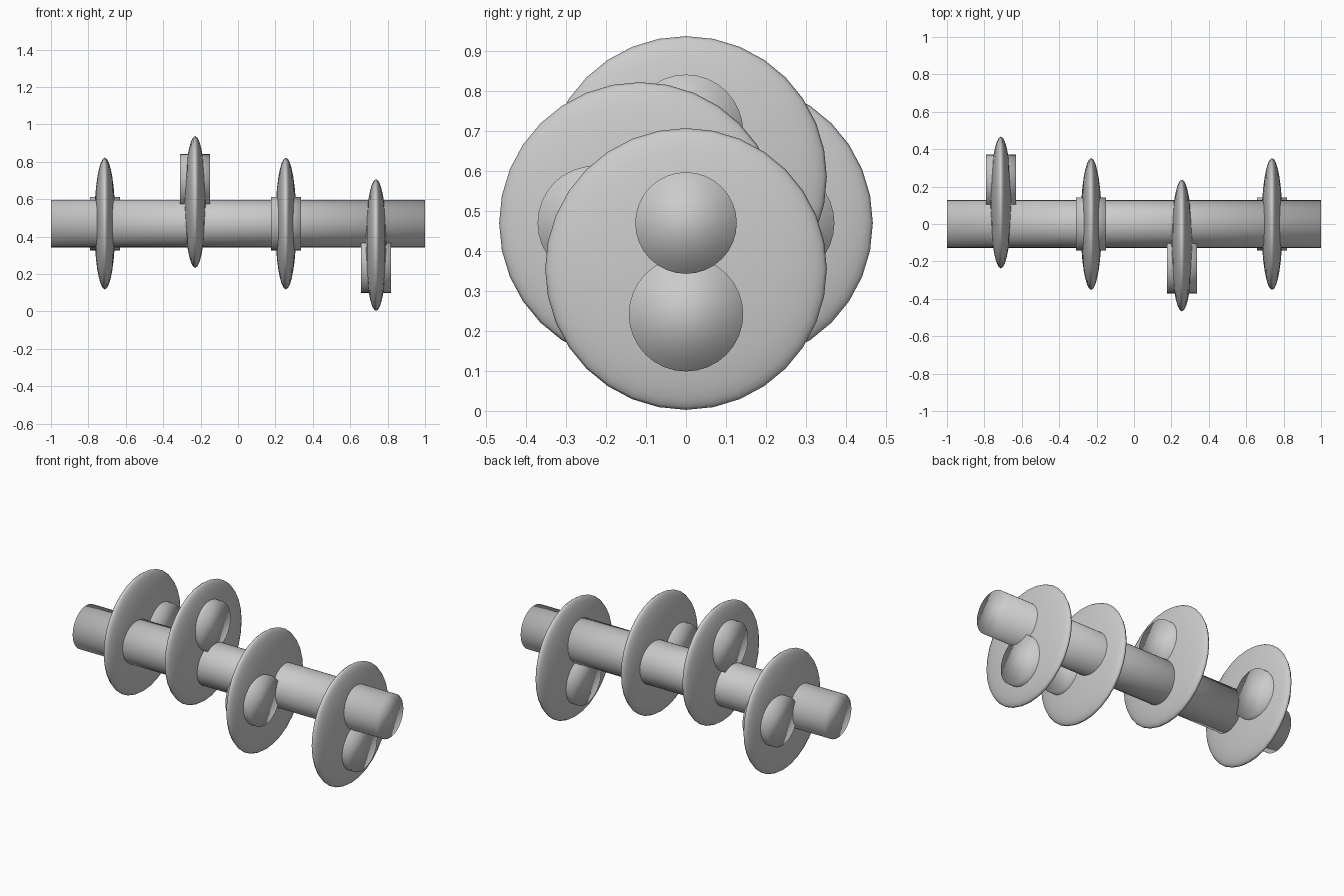
import bpy, math

if "Cube" in bpy.data.objects:
    bpy.data.objects.remove(bpy.data.objects["Cube"])

AXIS_Z = 0.47
ALONG_X = (0, math.pi / 2, 0)


def rod(name, radius, length, loc):
    bpy.ops.mesh.primitive_cylinder_add(vertices=32, radius=radius, depth=length,
                                        location=loc, rotation=ALONG_X)
    obj = bpy.context.object
    obj.name = name
    bpy.ops.object.shade_smooth()
    return obj


def web(name, loc):
    # flattened sphere forming a lens-shaped crank web
    bpy.ops.mesh.primitive_uv_sphere_add(segments=32, ring_count=16, radius=1,
                                         location=loc, rotation=ALONG_X)
    obj = bpy.context.object
    obj.name = name
    obj.scale = (0.352, 0.352, 0.0565)
    bpy.ops.object.shade_smooth()
    return obj


# main shaft
rod("main_shaft", 0.127, 2.0, (0, 0, AXIS_Z))

# four throws, each turned a quarter turn from the last
for i, x in enumerate((-0.712, -0.229, 0.256, 0.738)):
    a = math.pi / 2 * i
    dy, dz = math.cos(a), math.sin(a)
    web(f"crank_web_{i + 1}", (x, 0.115 * dy, AXIS_Z + 0.115 * dz))
    rod(f"crank_pin_{i + 1}", 0.143, 0.16, (x, 0.228 * dy, AXIS_Z + 0.228 * dz))
